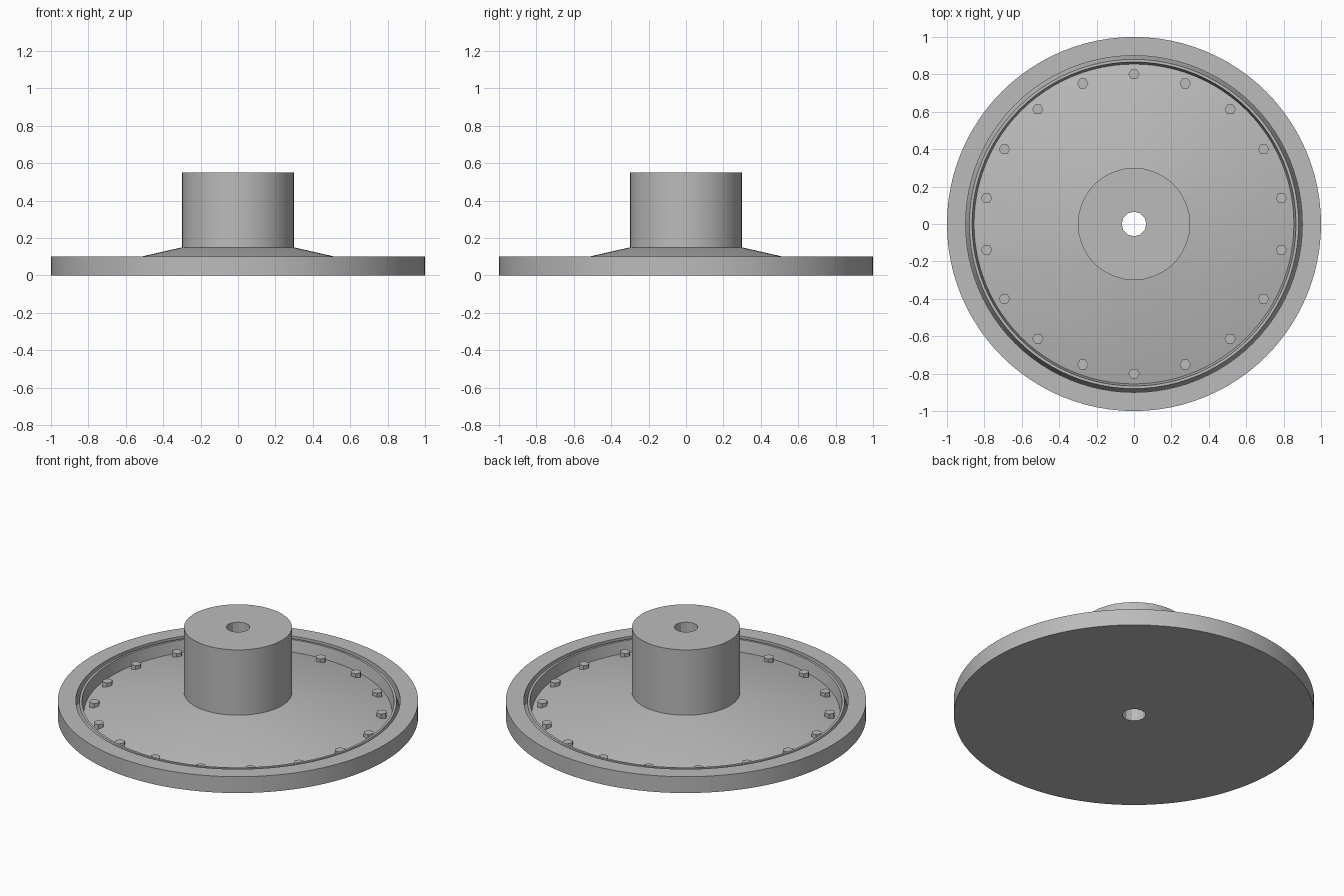
import bpy
import math

cube = bpy.data.objects.get("Cube")
if cube:
    bpy.data.objects.remove(cube, do_unlink=True)

grey = bpy.data.materials.new("Plain grey")
grey.use_nodes = True
colour = (0.5, 0.5, 0.5, 1)
grey.diffuse_color = colour
grey.node_tree.nodes["Principled BSDF"].inputs["Base Color"].default_value = colour


def lathe(name, profile, steps):
    """Revolve a closed (radius, height) outline that starts and ends on the axis."""
    verts, rings, faces = [], [], []
    for r, z in profile:
        count = 1 if r == 0 else steps
        rings.append([len(verts) + i for i in range(count)])
        for i in range(count):
            a = math.tau * i / steps
            verts.append((r * math.cos(a), r * math.sin(a), z))
    for low, high in zip(rings, rings[1:]):
        if len(low) == 1:
            faces.append(high[::-1])
        elif len(high) == 1:
            faces.append(low)
        else:
            for i in range(steps):
                j = (i + 1) % steps
                faces.append((low[i], low[j], high[j], high[i]))
    mesh = bpy.data.meshes.new(name)
    mesh.from_pydata(verts, [], faces)
    mesh.materials.append(grey)
    obj = bpy.data.objects.new(name, mesh)
    bpy.context.collection.objects.link(obj)
    return obj


def smooth(obj):
    bpy.ops.object.select_all(action="DESELECT")
    obj.select_set(True)
    bpy.context.view_layer.objects.active = obj
    bpy.ops.object.shade_smooth_by_angle(angle=math.radians(15))


# Dished disc: outer rim, narrow groove, raised lip and shallow cone
disc = lathe("dished_disc", [
    (0, 0), (1, 0), (1, 0.1), (0.9, 0.1), (0.9, 0.03),
    (0.88, 0.095), (0.866, 0.095), (0.855, 0.024), (0.3, 0.15), (0, 0.15)], 96)

# Central hub
hub = lathe("hub", [(0, 0.15), (0.3, 0.15), (0.3, 0.55), (0, 0.55)], 36)

# Shaft bore through the disc and the hub
cutter = lathe("bore_cutter", [(0, -0.1), (0.066, -0.1), (0.066, 0.7), (0, 0.7)], 12)
for part in (disc, hub):
    cut = part.modifiers.new("bore", "BOOLEAN")
    cut.operation = "DIFFERENCE"
    cut.solver = "EXACT"
    cut.object = cutter
    bpy.context.view_layer.objects.active = part
    bpy.ops.object.modifier_apply(modifier=cut.name)
bpy.data.objects.remove(cutter, do_unlink=True)
smooth(disc)
smooth(hub)

# Ring of hexagonal bolt heads
BOLTS = 18
for i in range(BOLTS):
    a = math.pi / 2 + math.tau * i / BOLTS
    bolt = lathe(f"bolt_{i + 1}", [(0, 0.02), (0.03, 0.02), (0.03, 0.063), (0, 0.063)], 6)
    bolt.location = (0.8 * math.cos(a), 0.8 * math.sin(a), 0)
